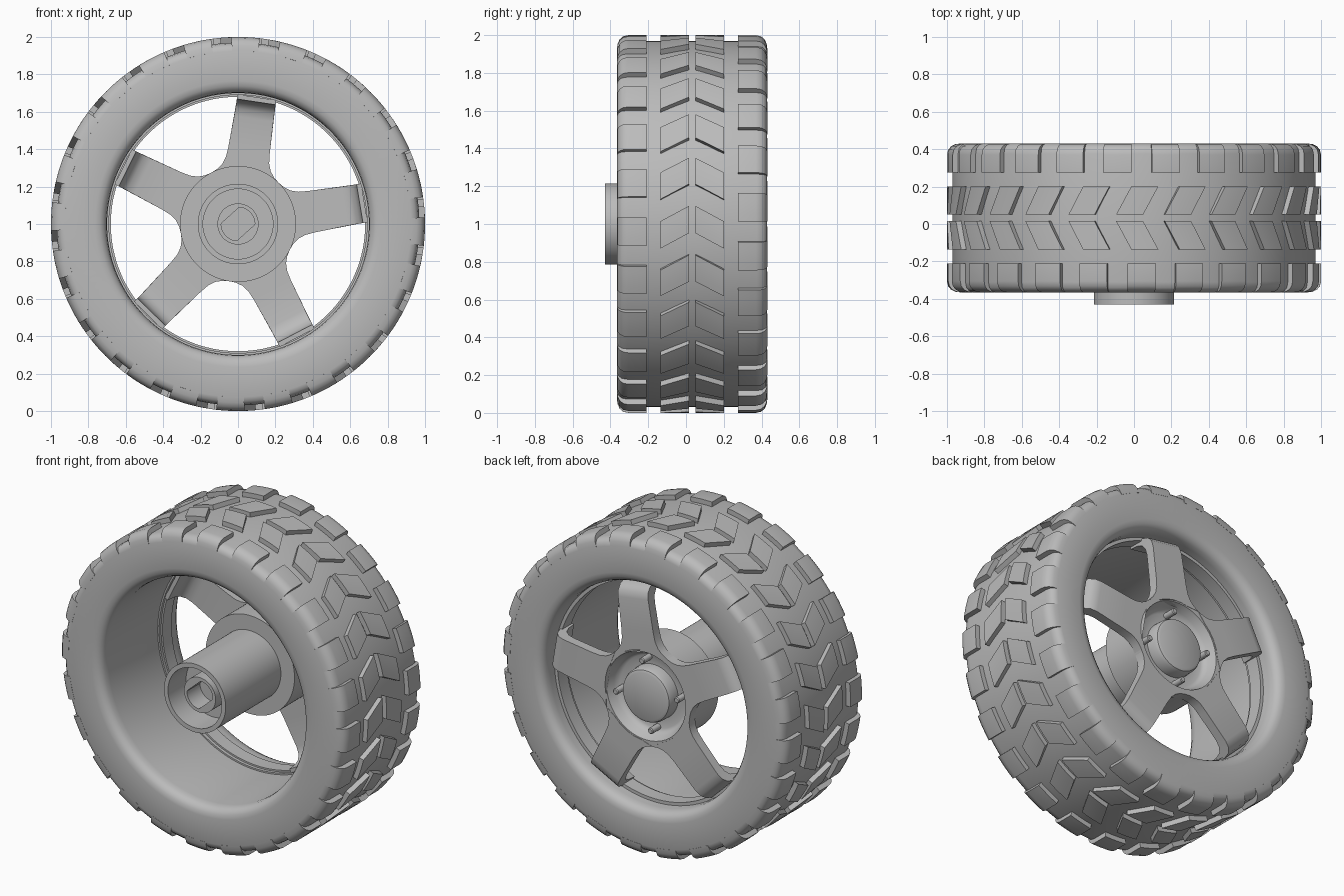
import bpy
import bmesh
from math import sin, cos, radians, pi, sqrt, tau

if "Cube" in bpy.data.objects:
    bpy.data.objects.remove(bpy.data.objects["Cube"], do_unlink=True)

# One plain grey for the whole wheel
GREY = (0.5, 0.5, 0.5, 1.0)
grey = bpy.data.materials.new("plain_grey")
grey.use_nodes = True
grey.diffuse_color = GREY
grey.node_tree.nodes["Principled BSDF"].inputs["Base Color"].default_value = GREY

MID_Y = 0.0325  # middle plane of the tyre


def polar(r, y, angle):
    """Point on the wheel: the axle runs along y, angle starts at the top."""
    return (r * sin(angle), y, 1 + r * cos(angle))


def finish(name, bm):
    bmesh.ops.remove_doubles(bm, verts=bm.verts, dist=1e-5)
    bmesh.ops.recalc_face_normals(bm, faces=bm.faces)
    mesh = bpy.data.meshes.new(name)
    bm.to_mesh(mesh)
    bm.free()
    mesh.materials.append(grey)
    obj = bpy.data.objects.new(name, mesh)
    bpy.context.collection.objects.link(obj)
    bpy.ops.object.select_all(action="DESELECT")
    obj.select_set(True)
    bpy.context.view_layer.objects.active = obj
    bpy.ops.object.shade_smooth_by_angle(angle=radians(38))
    return obj


def loft(bm, rings, cap=False, loop=False):
    """Skin a list of closed vertex rings."""
    rings = [[bm.verts.new(p) for p in ring] for ring in rings]
    pairs = list(zip(rings, rings[1:]))
    if loop:
        pairs.append((rings[-1], rings[0]))
    for a, b in pairs:
        for i in range(len(a)):
            j = (i + 1) % len(a)
            bm.faces.new((a[i], a[j], b[j], b[i]))
    if cap:
        bm.faces.new(rings[0])
        bm.faces.new(rings[-1])


def revolve(name, profile, steps=128, loop=True):
    bm = bmesh.new()
    rings = [[polar(r, y, tau * i / steps) for i in range(steps)] for r, y in profile]
    loft(bm, rings, loop=loop)
    # Drop the zero-area faces where a profile touches the axle
    bmesh.ops.dissolve_degenerate(bm, dist=1e-5, edges=bm.edges)
    return finish(name, bm)


def tread_row(name, section, start, width, skew=None, count=24, steps=4):
    """Ring of raised blocks; section is (y, r), angles in degrees."""
    bm = bmesh.new()
    for k in range(count):
        rings = []
        for s in range(steps + 1):
            base = start + 360 * k / count + width * s / steps
            rings.append([polar(r, y, radians(base + (skew(y) if skew else 0)))
                          for y, r in section])
        loft(bm, rings, cap=True)
    return finish(name, bm)


def flip(points):
    """Mirror a (y, r) section to the other side of the tyre."""
    return [(2 * MID_Y - y, r) for y, r in points]


# Tyre body: half profile mirrored about its middle plane
half = [(0.70, -0.29), (0.704, -0.322), (0.716, -0.345), (0.738, -0.36), (0.765, -0.365),
        (0.925, -0.365), (0.948, -0.358), (0.964, -0.34), (0.97, -0.31)]
revolve("tyre", half + [(r, 2 * MID_Y - y) for r, y in reversed(half)])

# Shoulder blocks wrap over the tyre corners, staggered side to side
shoulder = [(-0.30, 0.92), (-0.366, 0.925), (-0.362, 0.955), (-0.351, 0.978),
            (-0.332, 0.994), (-0.305, 1.0), (-0.21, 1.0), (-0.21, 0.94)]
tread_row("front_shoulder_blocks", shoulder, -2, 8.7)
tread_row("back_shoulder_blocks", flip(shoulder), 5.5, 8.7)

# Slanted centre blocks form chevrons
centre = [(-0.135, 0.95), (-0.135, 1.0), (0.015, 1.0), (0.015, 0.95)]


def chevron(y):
    return (abs(y - MID_Y) - 0.0175) * 31


tread_row("front_centre_blocks", centre, -5.5, 8.3, chevron)
tread_row("back_centre_blocks", flip(centre), -5.5, 8.3, chevron)

# Ledge inside the barrel that carries the spokes
revolve("rim_ring", [(0.71, 0.20), (0.69, 0.20), (0.69, 0.22), (0.68, 0.22),
                     (0.68, 0.31), (0.71, 0.31)])

# Hub: cap and dish at the back, flange, and long axle sleeve at the front
revolve("hub", [(0, 0.405), (0.145, 0.405), (0.16, 0.398), (0.168, 0.38), (0.17, 0.32),
                (0.225, 0.32), (0.243, 0.33), (0.255, 0.35), (0.275, 0.398),
                (0.31, 0.398), (0.31, 0.12), (0.215, 0.12), (0.215, -0.43),
                (0.187, -0.43), (0.187, -0.25), (0, -0.25)], steps=96, loop=False)

# Axle socket: round boss with a slot-shaped hole flattened on two sides
STEPS = 72


def slot_radius(angle):
    return min(0.09, 0.062 / max(abs(sin(angle - radians(48))), 0.01))


bm = bmesh.new()
turn = [tau * i / STEPS for i in range(STEPS)]
outer = [[polar(0.11, y, a) for a in turn] for y in (-0.25, -0.38)]
inner = [[polar(slot_radius(a), y, a) for a in turn] for y in (-0.38, -0.25)]
loft(bm, outer + inner, loop=True)
finish("axle_socket", bm)

# Five spokes, flared at the root and curled into the barrel at the tip
# Stations: radius, half width, back depth, front radius, front depth
stations = [(0.25, 0.182, 0.40, 0.25, 0.34), (0.275, 0.153, 0.40, 0.275, 0.34),
            (0.305, 0.131, 0.40, 0.305, 0.34), (0.345, 0.117, 0.40, 0.345, 0.34),
            (0.40, 0.112, 0.40, 0.40, 0.34), (0.60, 0.106, 0.40, 0.57, 0.34),
            (0.64, 0.105, 0.391, 0.61, 0.332), (0.668, 0.105, 0.365, 0.64, 0.31),
            (0.682, 0.105, 0.32, 0.655, 0.27), (0.685, 0.105, 0.21, 0.66, 0.21)]
COLUMNS = (-1, -0.6, -0.3, 0, 0.3, 0.6, 1)
bm = bmesh.new()
for k in range(5):
    turn_k = radians(8.5 + 72 * k)
    right, out = (cos(turn_k), -sin(turn_k)), (sin(turn_k), cos(turn_k))

    def place(r, w, y):
        # Keep the root clear of the dish in the hub
        r = max(r, sqrt(max(0.285 ** 2 - w * w, 0)))
        return (right[0] * w + out[0] * r, y, 1 + right[1] * w + out[1] * r)

    rings = []
    for r, w, y, front_r, front_y in stations:
        rings.append([place(r, w * c, y) for c in COLUMNS] +
                     [place(front_r, w * c, front_y) for c in reversed(COLUMNS)])
    loft(bm, rings, cap=True)
finish("spokes", bm)

# Four small studs standing in the dish
bm = bmesh.new()
for k in range(4):
    cx, _, cz = polar(0.215, 0, k * pi / 2 + radians(8))
    rings = [[(cx + r * cos(tau * i / 16), y, cz + r * sin(tau * i / 16)) for i in range(16)]
             for r, y in ((0.019, 0.30), (0.019, 0.395), (0.014, 0.40))]
    loft(bm, rings, cap=True)
finish("wheel_studs", bm)
